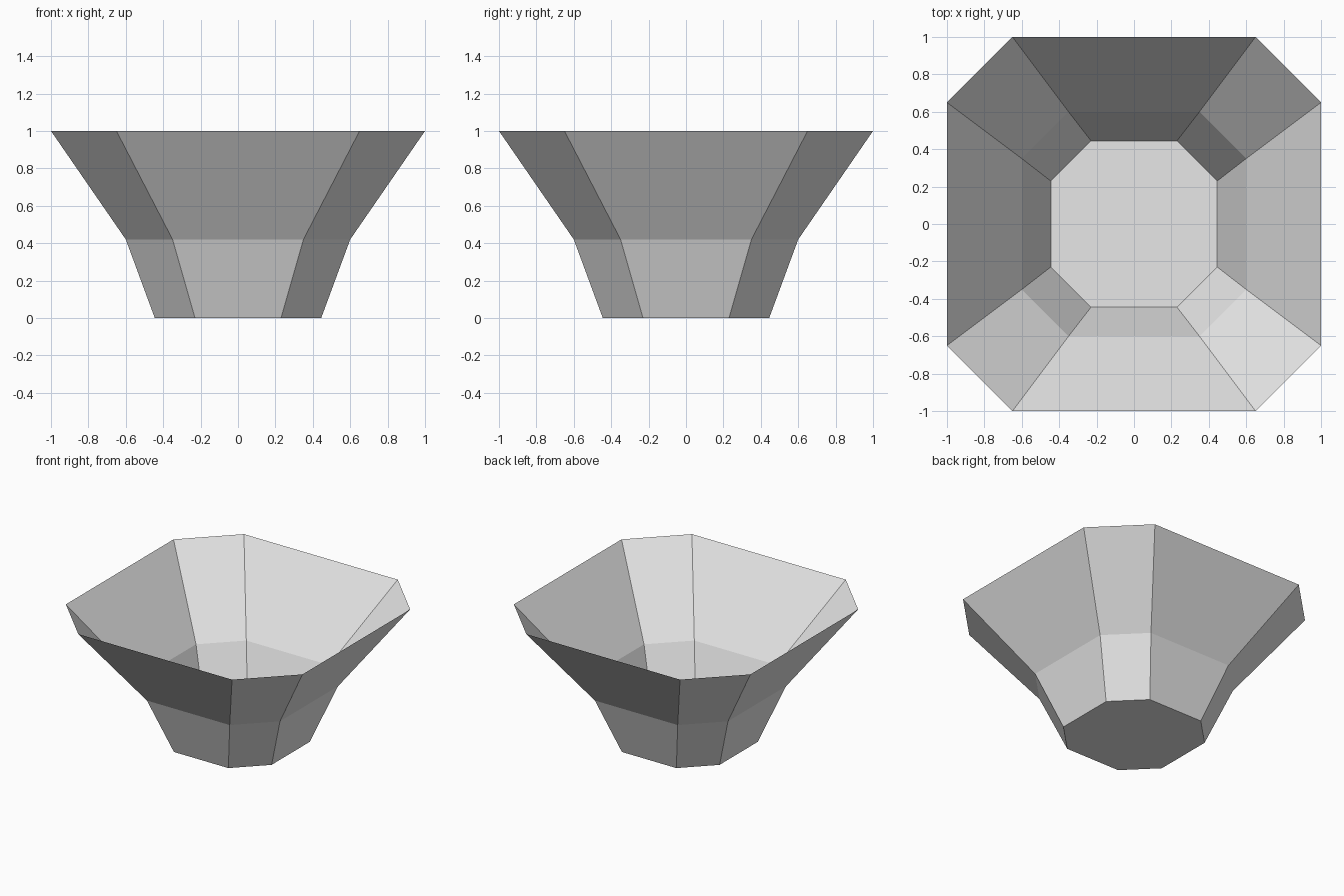
import bpy
import bmesh

cube = bpy.data.objects.get("Cube")
if cube:
    bpy.data.objects.remove(cube, do_unlink=True)

# Single plain grey
grey = bpy.data.materials.new("light_grey")
grey.use_nodes = True
grey.diffuse_color = (0.8, 0.8, 0.8, 1)
grey.node_tree.nodes["Principled BSDF"].inputs["Base Color"].default_value = (0.8, 0.8, 0.8, 1)


def octagon(bm, half, flat, z):
    """Ring of a square with cut corners, counter-clockwise from above."""
    ring = []
    x, y = half, -flat
    for _ in range(4):
        ring += [bm.verts.new((x, y, z)), bm.verts.new((x, -y, z) if abs(x) > abs(y) else (-x, y, z))]
        x, y = -y, x
    return ring


# Open thin-walled bowl: half width, half length of the flat side, height
profile = [(0.445, 0.23, 0), (0.60, 0.35, 0.42), (1.0, 0.65, 1.0)]
bm = bmesh.new()
rings = [octagon(bm, *p) for p in profile]
bm.faces.new(reversed(rings[0]))
for low, high in zip(rings, rings[1:]):
    for i in range(8):
        j = (i + 1) % 8
        bm.faces.new((low[i], low[j], high[j], high[i]))

mesh = bpy.data.meshes.new("bowl")
bm.to_mesh(mesh)
bm.free()
mesh.materials.append(grey)
bowl = bpy.data.objects.new("bowl", mesh)
bpy.context.collection.objects.link(bowl)
